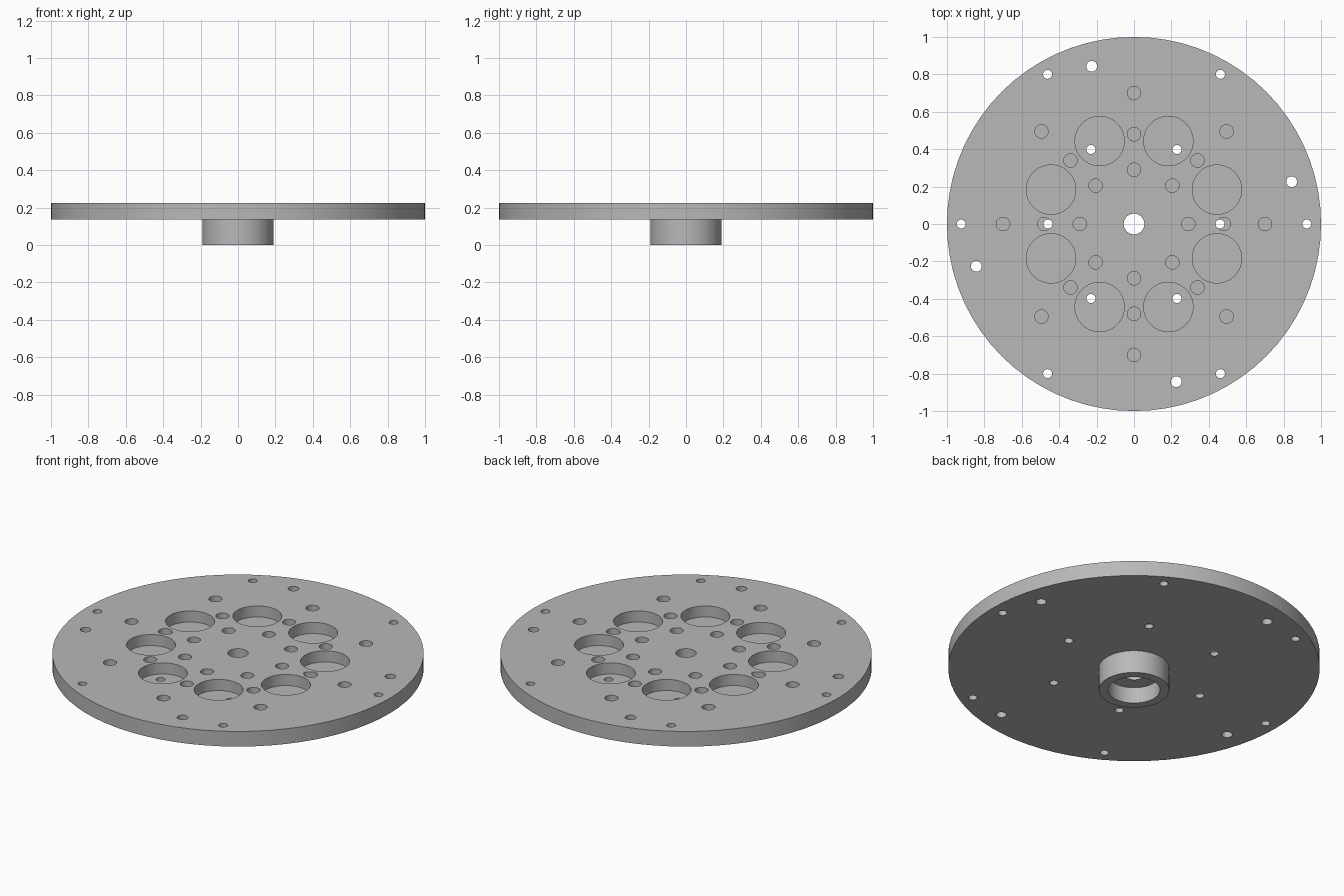
import bpy, bmesh
from math import cos, sin, radians, tau
from mathutils import Matrix, Vector

cube = bpy.data.objects.get("Cube")
if cube:
    bpy.data.objects.remove(cube, do_unlink=True)

BOTTOM, TOP = 0.135, 0.225      # plate faces
POCKET_FLOOR = TOP - 0.066

grey = bpy.data.materials.new("machined grey")
grey.use_nodes = True
colour = (0.48, 0.48, 0.48, 1)
grey.diffuse_color = colour
grey.node_tree.nodes["Principled BSDF"].inputs["Base Color"].default_value = colour


def make_object(name, bm):
    mesh = bpy.data.meshes.new(name)
    bmesh.ops.recalc_face_normals(bm, faces=bm.faces)
    bm.to_mesh(mesh)
    bm.free()
    mesh.materials.append(grey)
    obj = bpy.data.objects.new(name, mesh)
    bpy.context.collection.objects.link(obj)
    return obj


def turned(name, profile, steps):
    """Revolve a closed (radius, z) profile around z."""
    bm = bmesh.new()
    verts = [bm.verts.new((r, 0, z)) for r, z in profile]
    edges = [bm.edges.new((v, verts[i - 1])) for i, v in enumerate(verts)]
    bmesh.ops.spin(bm, geom=verts + edges, cent=(0, 0, 0), axis=(0, 0, 1),
                   angle=tau, steps=steps)
    bmesh.ops.remove_doubles(bm, verts=bm.verts, dist=1e-5)
    return make_object(name, bm)


def hole_cutter(name, circles, z0, z1):
    """Cylinders on bolt circles: (hole radius, circle radius, count, first angle, sides)."""
    bm = bmesh.new()
    for radius, ring, count, first, sides in circles:
        for i in range(count):
            a = radians(first + 360 * i / count)
            centre = Vector((ring * cos(a), ring * sin(a), (z0 + z1) / 2))
            bmesh.ops.create_cone(bm, cap_ends=True, segments=sides, radius1=radius,
                                  radius2=radius, depth=z1 - z0,
                                  matrix=Matrix.Translation(centre))
    obj = make_object(name, bm)
    obj.hide_render = True
    return obj


# Round plate with hub, counterbore and centre hole
plate = turned("plate_with_hub", [
    (0.055, TOP), (1, TOP), (1, BOTTOM), (0.19, BOTTOM), (0.19, 0),
    (0.14, 0), (0.14, 0.095), (0.055, 0.095)], 72)

# Large round pockets and three rings of blind holes
blind = hole_cutter("blind_hole_cutter", [
    (0.132, 0.48, 8, 22.5, 48),
    (0.036, 0.70, 8, 0, 24),
    (0.036, 0.48, 8, 0, 24),
    (0.036, 0.29, 8, 0, 24)], POCKET_FLOOR, TOP + 0.1)

# Small holes through the plate
through = hole_cutter("through_hole_cutter", [
    (0.024, 0.46, 6, 0, 24),
    (0.024, 0.924, 6, 0, 24),
    (0.029, 0.873, 4, 15, 24)], BOTTOM - 0.05, TOP + 0.05)

bpy.ops.object.select_all(action="DESELECT")
plate.select_set(True)
bpy.context.view_layer.objects.active = plate
for cutter in (blind, through):
    mod = plate.modifiers.new("holes", "BOOLEAN")
    mod.operation = "DIFFERENCE"
    mod.solver = "EXACT"
    mod.object = cutter
    bpy.ops.object.modifier_apply(modifier=mod.name)
    bpy.data.objects.remove(cutter, do_unlink=True)

bpy.ops.object.shade_smooth_by_angle(angle=radians(30))
